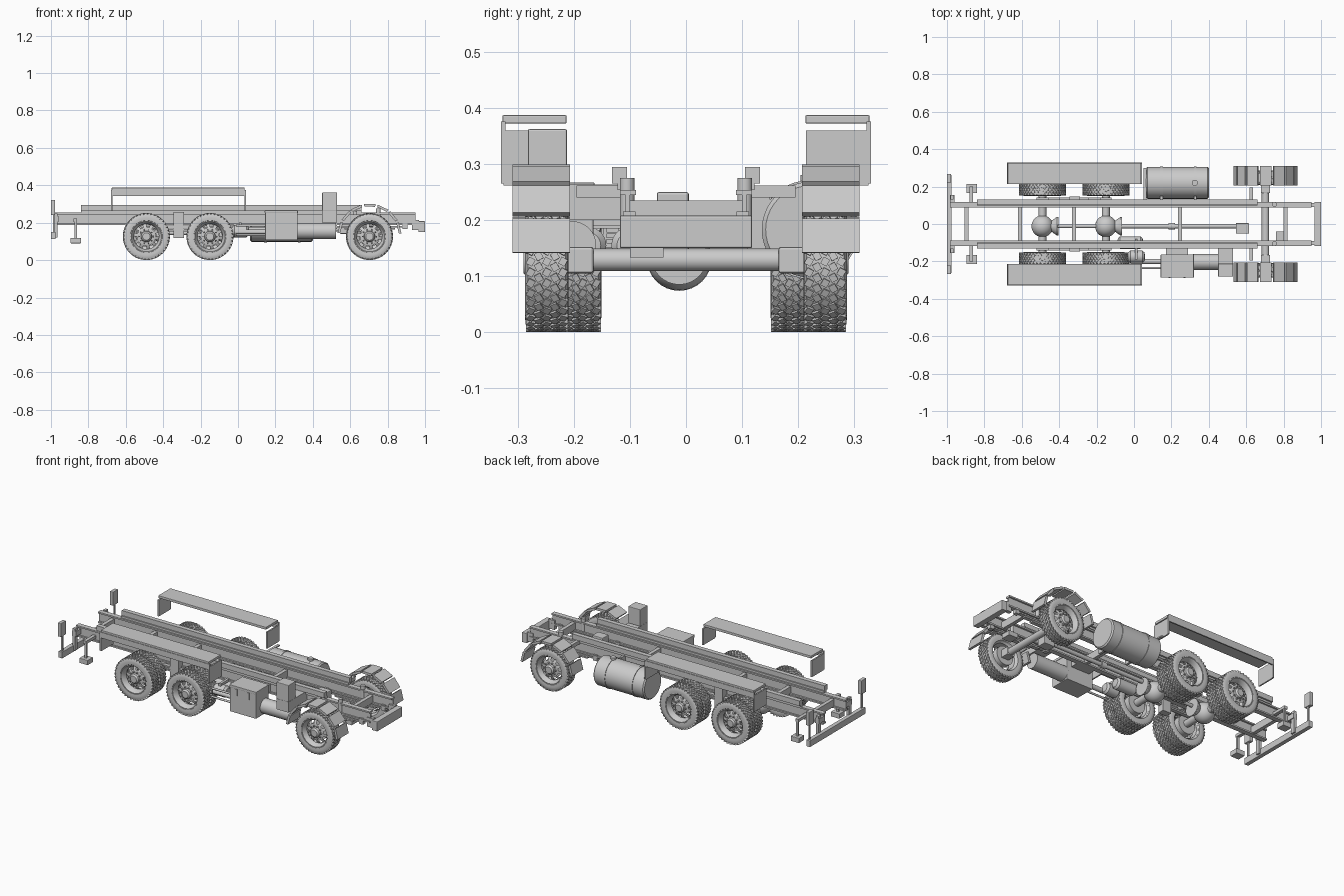
import bpy, bmesh, math
from mathutils import Matrix, Vector

if "Cube" in bpy.data.objects:
    bpy.data.objects.remove(bpy.data.objects["Cube"])

AXIS = {'x': Matrix.Rotation(math.pi/2, 4, 'Y'), 'z': Matrix.Identity(4),
        'out-': Matrix.Rotation(math.pi/2, 4, 'X'), 'out+': Matrix.Rotation(-math.pi/2, 4, 'X')}


def finish(name, bm, matrix=Matrix.Identity(4), smooth=False):
    bmesh.ops.recalc_face_normals(bm, faces=bm.faces)
    me = bpy.data.meshes.new(name)
    bm.to_mesh(me)
    bm.free()
    ob = bpy.data.objects.new(name, me)
    bpy.context.collection.objects.link(ob)
    ob.matrix_world = matrix
    if smooth:
        bpy.context.view_layer.objects.active = ob
        ob.select_set(True)
        bpy.ops.object.shade_smooth_by_angle(angle=math.radians(35))
        ob.select_set(False)
    return ob


def box(name, x, y, z, bevel=0):
    bm = bmesh.new()
    bmesh.ops.create_cube(bm, size=1)
    for v in bm.verts:
        v.co = Vector([(a + b)/2 + c*(b - a) for (a, b), c in zip((x, y, z), v.co)])
    if bevel:
        bmesh.ops.bevel(bm, geom=bm.edges[:], offset=bevel, segments=2, affect='EDGES', profile=.5)
    return finish(name, bm)


def pair(name, x, y, z, bevel=0):
    for s, n in ((1, 'left'), (-1, 'right')):
        box(name + '_' + n, x, tuple(sorted((s*y[0], s*y[1]))), z, bevel)


def prism(name, sec, y0, y1):
    # extrude an (x, z) outline across y
    bm = bmesh.new()
    A, B = [[bm.verts.new((x, y, z)) for x, z in sec] for y in (y0, y1)]
    bm.faces.new(A)
    bm.faces.new(B)
    for i in range(len(sec)):
        j = (i + 1) % len(sec)
        bm.faces.new((A[i], A[j], B[j], B[i]))
    return finish(name, bm)


def spin(bm, prof, seg, skip=None):
    # revolve (radius, height) pairs; skip = (ring, every) leaves openings
    rings = [[bm.verts.new((r*math.cos(2*math.pi*i/seg), r*math.sin(2*math.pi*i/seg), h))
              for i in range(seg)] for r, h in prof]
    for k in range(len(prof) - 1):
        for i in range(seg):
            if skip and k == skip[0] and i % skip[1] < 2:
                continue
            j = (i + 1) % seg
            bm.faces.new((rings[k][i], rings[k][j], rings[k+1][j], rings[k+1][i]))
    bmesh.ops.remove_doubles(bm, verts=bm.verts, dist=1e-5)
    bmesh.ops.dissolve_degenerate(bm, edges=bm.edges, dist=1e-6)


def lathe(name, prof, loc, axis, seg=32):
    bm = bmesh.new()
    spin(bm, prof, seg)
    return finish(name, bm, Matrix.Translation(loc) @ AXIS[axis], True)


def tube(name, r, h0, h1, loc, axis, seg=32):
    return lathe(name, [(0, h0), (r, h0), (r, h1), (0, h1)], loc, axis, seg)


# Wheels: tyre with tread blocks, dished rim, hub and nuts
R = .126


def tyre(name, w, loc, axis):
    bm = bmesh.new()
    h = w/2
    spin(bm, [(.082, -h*.8), (.086, -h*.97), (.1, -h), (.113, -h*.96), (.121, -h*.86), (.1225, 0), (.121, h*.86),
              (.113, h*.96), (.1, h), (.086, h*.97), (.082, h*.8), (.082, -h*.8)], 48)
    n = 40
    for row in range(5):
        for i in range(n):
            m = (Matrix.Rotation(2*math.pi*(i + .5*(row % 2))/n, 4, 'Z')
                 @ Matrix.Translation((.121, 0, (row - 2)*w*.185))
                 @ Matrix.Rotation(.5 if row % 2 else -.5, 4, 'X')
                 @ Matrix.Diagonal((.009, .0135, w*.16, 1)))
            bmesh.ops.create_cube(bm, size=1, matrix=m)
    finish(name, bm, Matrix.Translation(loc) @ AXIS[axis], True)


def rim(name, w, loc, axis, face):
    bm = bmesh.new()
    h = w/2
    spin(bm, [(.083, -h*.8), (.075, -h*.6), (.073, h*.5), (.085, h*.94), (.081, h*.96), (.072, h*.6),
              (.067, face-.012), (.05, face-.002), (.044, face), (.03, face), (.028, face+.012),
              (.02, face+.02), (0, face+.02)], 40, skip=(6, 4))
    for i in range(10):
        a = math.tau*i/10
        bmesh.ops.create_cone(bm, cap_ends=True, segments=6, radius1=.0045, radius2=.0035, depth=.01,
                              matrix=Matrix.Translation((.037*math.cos(a), .037*math.sin(a), face+.004)))
    finish(name, bm, Matrix.Translation(loc) @ AXIS[axis], True)


FRONT, REARS = .703, (-.15, -.49)
for s, n, ax in ((1, 'left', 'out+'), (-1, 'right', 'out-')):
    tyre('front_tyre_' + n, .078, (FRONT, s*.248, R), ax)
    rim('front_rim_' + n, .078, (FRONT, s*.248, R), ax, .022)
    tube('front_brake_drum_' + n, .055, -.022, .01, (FRONT, s*.235, R), ax)
    for k, x in enumerate(REARS):
        for y, d in ((.184, 'inner'), (.253, 'outer')):
            tyre(f'rear_{d}_tyre_{k}_{n}', .066, (x, s*y, R), ax)
            rim(f'rear_{d}_rim_{k}_{n}', .066, (x, s*y, R), ax, .012)
        tube(f'rear_brake_drum_{k}_{n}', .055, -.03, .01, (x, s*.184, R), ax)

# Ladder frame: I-section main rails with a raised subframe on top
pair('rail_web', (-.985, .95), (.1, .108), (.187, .254))
for z in (.187, .245):
    pair('rail_flange', (-.985, .95), (.089, .118), (z, z + .009))
pair('subframe_rail', (-.84, .66), (.105, .132), (.265, .295))
pair('subframe_base', (-.84, .66), (.098, .122), (.254, .266))
for i, x in enumerate((-.895, -.61, -.32, .245, .81)):
    box(f'crossmember_{i}', (x-.011, x+.011), (-.101, .101), (.192, .235))
box('front_bumper', (.965, 1), (-.118, .118), (.15, .208), .003)
pair('bumper_bracket', (.93, .968), (.09, .112), (.16, .215))
pair('cab_support_bar', (.617, .637), (.1, .195), (.24, .262))
for s in (1, -1):
    tube('cab_mount', .013, 0, .075, (.75, s*.105, .2), 'z', 20)

# Axles, differentials and drive shaft
tube('front_axle', .02, -.17, .17, (FRONT, 0, .129), 'out+')
pair('steering_knuckle', (FRONT-.025, FRONT+.025), (.165, .215), (.105, .152), .004)
for x in REARS:
    tube('rear_axle', .021, -.17, .17, (x, 0, .13), 'out+')
    ball = [(.058*math.sin(math.pi*i/14), -.058*math.cos(math.pi*i/14)) for i in range(15)]
    lathe('differential', ball, (x, -.012, .132), 'x')
    lathe('differential_flange', [(0, .03), (.028, .03), (.03, .05), (.05, .078), (.05, .085), (0, .085)],
          (x, -.012, .135), 'x')
tube('rear_drive_shaft', .01, -.42, -.18, (0, -.012, .145), 'x', 16)
tube('main_drive_shaft', .012, -.08, .56, (0, -.012, .165), 'x', 16)
tube('shaft_joint', .018, .185, .22, (0, -.012, .165), 'x', 16)
box('transfer_case', (.545, .615), (-.052, .005), (.14, .25), .004)
box('steering_box', (.76, .82), (-.1, -.04), (.133, .16))

# Leaf springs and bogie brackets
for i in range(3):
    pair(f'rear_spring_{i}', (-.52+.06*i, -.12-.06*i), (.12, .142), (.158+.01*i, .166+.01*i))
    pair(f'front_spring_{i}', (.52+.05*i, .89-.05*i), (.092, .116), (.174-.01*i, .182-.01*i))
pair('bogie_bracket', (-.345, -.29), (.108, .148), (.118, .256))
pair('spring_hanger_rear', (.505, .53), (.092, .116), (.165, .2))
pair('spring_hanger_front', (.88, .905), (.092, .116), (.165, .2))

# Front fenders made of separate slats around each wheel
for k in range(7):
    a0 = math.radians(2.5 + 25*k + 1.5)
    a1 = a0 + math.radians(21)
    sec = [(FRONT + r*math.cos(a), .13 + r*math.sin(a)) for r, a in ((.158, a0), (.158, a1), (.172, a1), (.172, a0))]
    for s, n in ((1, 'left'), (-1, 'right')):
        prism(f'front_fender_slat_{k}_{n}', sec, s*.207, s*.309)

# Rear wheel covers with end flaps
pair('rear_cover_top', (-.675, .035), (.213, .327), (.372, .387), .002)
pair('rear_cover_lip', (-.675, .035), (.322, .33), (.342, .376))
for x in (-.68, .035):
    pair('rear_cover_flap', (x, x+.008), (.214, .325), (.262, .36))
    pair('rear_flap_edge', (x, x+.008), (.322, .33), (.265, .376))

# Fuel tank with straps and cap
TY, TZ = .22, .183
tank = [(0, .065), (.078, .065), (.085, .072), (.085, .393), (.078, .4), (0, .4)]
lathe('fuel_tank', tank, (0, TY, TZ), 'x', 40)
for x in (.14, .32):
    tube('tank_strap', .088, x, x+.014, (0, TY, TZ), 'x', 40)
    box('tank_bracket', (x, x+.014), (.11, .15), (.13, .25))
tube('tank_cap', .016, .08, .097, (.325, TY, TZ), 'z', 20)
box('tank_step', (.05, .066), (.13, .3), (.25, .258))

# Battery box, exhaust and air intake on the right side
box('battery_box', (.145, .318), (-.285, -.165), (.107, .262), .003)
box('battery_lid', (.143, .32), (-.287, -.163), (.252, .267), .002)
for x in (.185, .265):
    box('battery_latch', (x, x+.01), (-.29, -.284), (.21, .25))
box('battery_bracket', (.17, .29), (-.17, -.1), (.19, .24))
tube('muffler', .043, .315, .525, (0, -.203, .155), 'x')
tube('exhaust_pipe', .014, -.02, .15, (0, -.2, .15), 'x', 16)
box('air_intake_box', (.45, .53), (-.282, -.212), (.262, .362), .003)
box('intake_support', (.45, .53), (-.282, -.105), (.2, .263))

# Air reservoirs beside the frame
for y, x0, x1 in ((-.175, -.035, .06), (-.1, -.09, .05)):
    r = .033
    lathe('air_reservoir', [(0, x0), (r*.7, x0+.004), (r, x0+.015), (r, x1-.015), (r*.7, x1-.004), (0, x1)],
          (0, y, .155), 'x', 24)
box('reservoir_bracket', (.005, .02), (-.19, -.08), (.185, .2))
for z in (.135, .185):
    tube('side_rod', .006, -.01, .15, (0, -.235, z), 'x', 12)

# Rear underrun bar, lamps and lower supports
box('underrun_bar', (-1, -.975), (-.262, .262), (.112, .15), .002)
pair('underrun_post', (-.982, -.965), (.13, .155), (.12, .25))
pair('underrun_arm', (-.985, -.96), (.104, .155), (.205, .235))
pair('tail_lamp', (-1, -.978), (.222, .268), (.24, .322), .003)
pair('lamp_stem', (-.99, -.982), (.24, .25), (.145, .245))
pair('rear_support_post', (-.875, -.862), (.185, .197), (.11, .22))
pair('rear_support_arm', (-.88, -.86), (.104, .2), (.205, .222))
pair('rear_support_foot', (-.895, -.84), (.165, .215), (.09, .119), .002)
